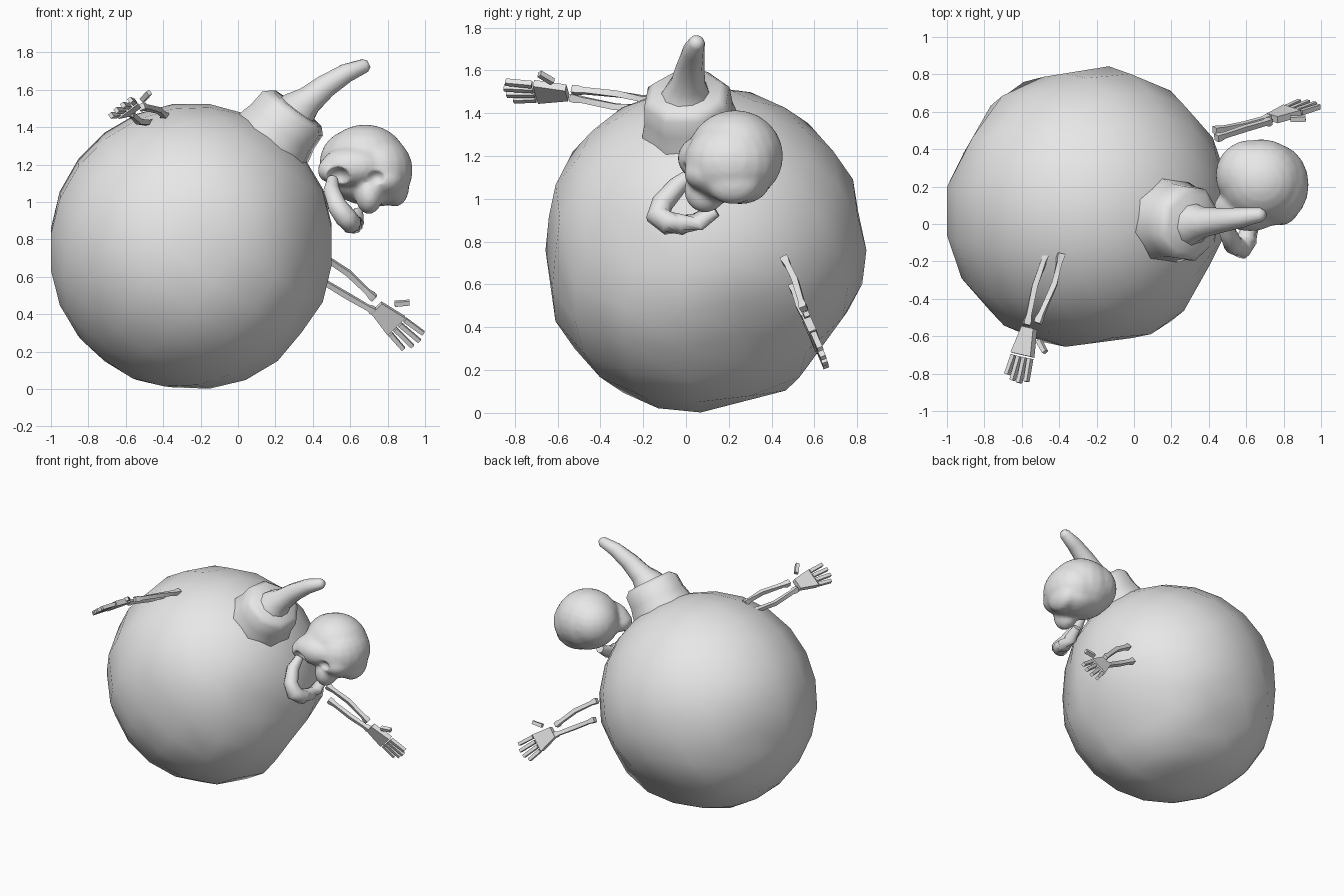
import bpy, bmesh, math
from mathutils import Vector, Matrix

if "Cube" in bpy.data.objects:
    bpy.data.objects.remove(bpy.data.objects["Cube"])

grey = bpy.data.materials.new("plain_grey")
grey.use_nodes = True
GREY = (0.8, 0.8, 0.8, 1)
grey.diffuse_color = GREY
grey.node_tree.nodes["Principled BSDF"].inputs["Base Color"].default_value = GREY


def finish(name, bm, angle=40):
    bmesh.ops.recalc_face_normals(bm, faces=bm.faces[:])
    mesh = bpy.data.meshes.new(name)
    for f in bm.faces:
        f.smooth = True
    bm.to_mesh(mesh)
    bm.free()
    mesh.set_sharp_from_angle(angle=math.radians(angle))
    mesh.materials.append(grey)
    obj = bpy.data.objects.new(name, mesh)
    bpy.context.collection.objects.link(obj)
    return obj


def tube(name, path, radii, sides=8, angle=50):
    """Loft rings of the given radii along a path and cap both ends."""
    pts = [Vector(p) for p in path]
    bm = bmesh.new()
    rings = []
    for i, p in enumerate(pts):
        d = (pts[min(i + 1, len(pts) - 1)] - pts[max(i - 1, 0)]).normalized()
        u = d.cross(Vector((0.3, 1, 0.2))).normalized()
        v = d.cross(u)
        ring = []
        for k in range(sides):
            a = math.tau * (k + 0.5) / sides
            ring.append(bm.verts.new(p + radii[i] * (u * math.cos(a) + v * math.sin(a))))
        rings.append(ring)
    for a, b in zip(rings, rings[1:]):
        for k in range(sides):
            j = (k + 1) % sides
            bm.faces.new((a[k], a[j], b[j], b[k]))
    bm.faces.new(rings[0])
    bm.faces.new(rings[-1])
    return finish(name, bm, angle)


def blobs(name, parts):
    """Ellipsoids given as (centre, radii)."""
    bm = bmesh.new()
    for c, r in parts:
        m = Matrix.Translation(c) @ Matrix.Diagonal((*r, 1))
        bmesh.ops.create_uvsphere(bm, u_segments=20, v_segments=12, radius=1, matrix=m)
    return finish(name, bm, 180)


def box(name, frame, centre, size, taper=1.0):
    """Box whose far end along local x is scaled in local y by taper."""
    bm = bmesh.new()
    bmesh.ops.create_cube(bm, size=1)
    for v in bm.verts:
        v.co.y *= taper if v.co.x > 0 else 1
        v.co = frame @ (Vector(centre) + v.co * Vector(size))
    return finish(name, bm, 30)


# Round body with worn, flattened patches
centre = Vector((-0.25, 0.085, 0.76))
axis = Vector((0.6, -0.09, 0.79)).normalized()
bm = bmesh.new()
bmesh.ops.create_uvsphere(bm, u_segments=16, v_segments=12, radius=0.77,
                          matrix=axis.to_track_quat('Z', 'Y').to_matrix().to_4x4())
patches = [((0.76, 0.28, -0.59), 0.69), ((0.87, -0.49, 0), 0.72), ((0, 0.81, -0.59), 0.71),
           ((0, 0.25, -0.97), 0.73), ((-0.87, 0.5, 0), 0.72), ((-0.16, 0.99, 0), 0.73),
           ((0.13, -0.99, 0), 0.72), ((1, 0, 0), 0.75), ((-1, 0, 0), 0.75)]
for normal, dist in patches:
    n = Vector(normal).normalized()
    for v in bm.verts:
        v.co -= n * max(0, v.co.dot(n) - dist)
for v in bm.verts:
    v.co += centre
finish("round_body", bm, 180)

# Collar on the body, then the curved horn-like fuse
profile = [(0.24, 0.69), (0.228, 0.76), (0.214, 0.81), (0.208, 0.90), (0.17, 0.935), (0.1, 0.935)]
tube("collar", [centre + axis * s for r, s in profile], [r for r, s in profile], 8, 75)
tube("fuse",
     [(0.28, 0, 1.44), (0.33, 0.005, 1.505), (0.38, 0.01, 1.545), (0.47, 0.02, 1.62),
      (0.58, 0.035, 1.69), (0.68, 0.05, 1.73), (0.70, 0.05, 1.74)],
     [0.14, 0.105, 0.08, 0.066, 0.053, 0.038, 0.02], 10, 75)

# Skull: fused ellipsoids with carved sockets
skull = blobs("skull", [
    ((0.68, 0.23, 1.2), (0.23, 0.225, 0.215)),
    ((0.75, 0.21, 1.17), (0.185, 0.22, 0.19)),
    ((0.62, 0.26, 1.21), (0.185, 0.19, 0.18)),
    ((0.62, 0.09, 1.19), (0.18, 0.13, 0.11)),
    ((0.70, 0.09, 1.04), (0.075, 0.10, 0.105)),
    ((0.50, 0.08, 1.17), (0.075, 0.09, 0.07)),
    ((0.78, 0.11, 1.12), (0.11, 0.12, 0.09)),
    ((0.84, 0.22, 1.08), (0.075, 0.13, 0.105)),
    ((0.74, 0.25, 1.07), (0.15, 0.14, 0.095))])
sockets = blobs("socket_cutter", [
    ((0.53, -0.04, 1.13), (0.07, 0.10, 0.06)),
    ((0.74, -0.05, 1.13), (0.055, 0.08, 0.045)),
    ((0.645, -0.04, 1.07), (0.025, 0.06, 0.035))])
sockets.hide_render = True
sockets.hide_viewport = True
sockets.display_type = 'WIRE'
fuse_mod = skull.modifiers.new("fuse_shapes", 'REMESH')
fuse_mod.mode = 'VOXEL'
fuse_mod.voxel_size = 0.014
fuse_mod.use_smooth_shade = True
cut = skull.modifiers.new("sockets", 'BOOLEAN')
cut.operation = 'DIFFERENCE'
cut.object = sockets
relax = skull.modifiers.new("soften", 'SMOOTH')
relax.factor = 0.5
relax.iterations = 8

# Dropped jaw
tube("jaw",
     [(0.505, 0.03, 1.12), (0.50, -0.04, 1.06), (0.53, -0.11, 0.98), (0.575, -0.13, 0.92),
      (0.605, -0.08, 0.885), (0.62, -0.02, 0.88), (0.63, 0.06, 0.895), (0.64, 0.14, 0.945)],
     [0.03, 0.045, 0.052, 0.058, 0.056, 0.05, 0.045, 0.03], 10, 80)


def bone(name, path):
    a, m, b = [Vector(p) for p in path]
    tube(name, [a, a.lerp(m, 0.12), a.lerp(m, 0.3), m, m.lerp(b, 0.75), m.lerp(b, 0.9), b],
         [0.026, 0.026, 0.019, 0.021, 0.019, 0.027, 0.024], 4, 35)


def arm(side, upper, lower, wrist, forward, thumb_way):
    """Two forearm bones, a palm, four fingers and a thumb."""
    bone(side + "_forearm_upper", upper)
    bone(side + "_forearm_lower", lower)
    f = Vector(forward).normalized()
    s = Vector(thumb_way)
    s = (s - f * s.dot(f)).normalized()
    frame = Matrix((f, s, f.cross(s))).transposed().to_4x4()
    frame.translation = wrist
    box(side + "_palm", frame, (0.075, 0, 0), (0.15, 0.08, 0.038), 1.7)
    for i in range(4):
        y = (i - 1.5) * 0.037
        length = (0.11, 0.135, 0.14, 0.125)[i]
        place = frame @ Matrix.Translation((0.16, y, 0)) @ Matrix.Rotation(y * 2, 4, 'Z')
        box(f"{side}_finger_{i + 1}", place, (length / 2, 0, 0), (length, 0.025, 0.027), 0.9)
    turn = frame @ Matrix.Translation((0.055, 0.083, 0)) @ Matrix.Rotation(0.85, 4, 'Z')
    box(side + "_thumb", turn, (0.04, 0, 0), (0.08, 0.027, 0.027), 0.9)


arm("right",
    [(-0.39, -0.16, 1.46), (-0.425, -0.32, 1.49), (-0.515, -0.53, 1.51)],
    [(-0.46, -0.14, 1.42), (-0.53, -0.33, 1.43), (-0.575, -0.54, 1.475)],
    (-0.56, -0.555, 1.495), (-0.24, -0.95, 0.03), (0.8, -0.2, 0.62))
arm("left",
    [(0.44, 0.46, 0.72), (0.59, 0.51, 0.62), (0.73, 0.55, 0.485)],
    [(0.43, 0.50, 0.59), (0.59, 0.53, 0.495), (0.73, 0.57, 0.415)],
    (0.74, 0.565, 0.435), (0.22, 0.085, -0.2), (0.6, -0.25, 0.75))
